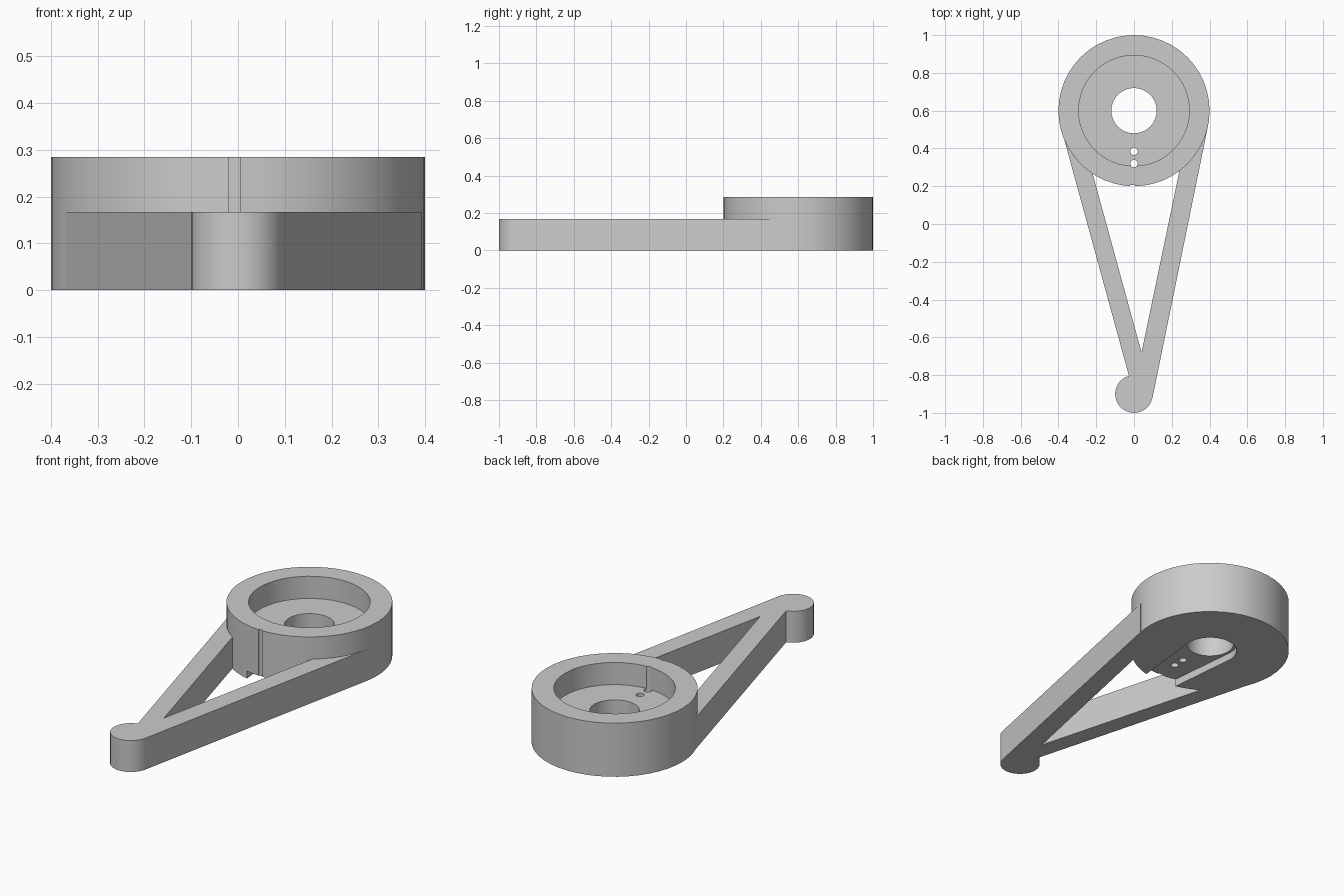
import bpy, bmesh
from math import cos, sin, pi, radians

cube = bpy.data.objects.get("Cube")
if cube:
    bpy.data.objects.remove(cube, do_unlink=True)

grey = bpy.data.materials.new("plain grey")
grey.use_nodes = True
grey.diffuse_color = (0.6, 0.6, 0.6, 1)
grey.node_tree.nodes["Principled BSDF"].inputs["Base Color"].default_value = (0.6, 0.6, 0.6, 1)

HUB_Y, HUB_R, HUB_TOP = 0.6, 0.4, 0.285
ARM_TOP, SLOT_TOP = 0.167, 0.04
TIP_Y, TIP_R = -0.9, 0.1


def arc(y, r, n, start=0, sweep=2 * pi):
    """Points round a centre on the middle line; a full turn is left open."""
    steps = n if sweep >= 2 * pi else n - 1
    return [(r * cos(start + sweep * i / steps), y + r * sin(start + sweep * i / steps))
            for i in range(n)]


def prism(name, outline, z0, z1):
    """Extrude a flat outline from z0 up to z1."""
    bm = bmesh.new()
    face = bm.faces.new([bm.verts.new((x, y, z0)) for x, y in outline])
    top = bmesh.ops.extrude_face_region(bm, geom=[face])["geom"]
    bmesh.ops.translate(bm, vec=(0, 0, z1 - z0),
                        verts=[v for v in top if isinstance(v, bmesh.types.BMVert)])
    bmesh.ops.recalc_face_normals(bm, faces=bm.faces)
    mesh = bpy.data.meshes.new(name)
    bm.to_mesh(mesh)
    bm.free()
    mesh.materials.append(grey)
    obj = bpy.data.objects.new(name, mesh)
    bpy.context.collection.objects.link(obj)
    return obj


def activate(obj):
    bpy.ops.object.select_all(action="DESELECT")
    obj.select_set(True)
    bpy.context.view_layer.objects.active = obj


def cut(target, cutter):
    cutter.hide_render = True
    mod = target.modifiers.new("cut", "BOOLEAN")
    mod.operation, mod.solver, mod.object = "DIFFERENCE", "EXACT", cutter
    activate(target)
    bpy.ops.object.modifier_apply(modifier=mod.name)
    bpy.data.objects.remove(cutter, do_unlink=True)


# Round hub with a recessed seat and a through bore
hub = prism("hub", arc(HUB_Y, HUB_R, 48), 0, HUB_TOP)
cut(hub, prism("seat_cutter", arc(HUB_Y, 0.293, 48), ARM_TOP, 0.4))
cut(hub, prism("bore_cutter", arc(HUB_Y, 0.12, 32), -0.1, 0.4))

# Cable slot under the hub, rounded about the bore and open at the front
slot = arc(HUB_Y, 0.135, 17, 0, pi) + [(-0.09, 0.15), (0.09, 0.15)]
cut(hub, prism("slot_cutter", slot, -0.1, SLOT_TOP))

# Two small wire holes and a shallow groove down the front
for y in (0.385, 0.32):
    cut(hub, prism("wire_hole_cutter", arc(y, 0.02, 16), -0.1, 0.4))
groove = [(-0.02, 0.15), (0.005, 0.15), (0.005, 0.206), (-0.02, 0.206)]
cut(hub, prism("groove_cutter", groove, -0.1, 0.4))

# Rounded tip and the two arms that join it to the hub
tip = prism("tip", arc(TIP_Y, TIP_R, 32), 0, ARM_TOP)
left_arm = prism("left_arm", [(0.098, -0.92), (0.392, 0.52), (0.28, 0.45),
                              (0.24, 0.28), (0.04, -0.68), (0.0, -0.87)], 0, ARM_TOP)
right_arm = prism("right_arm", [(-0.025, -0.81), (-0.392, 0.53), (-0.28, 0.45),
                                (-0.22, 0.27), (0.04, -0.68), (0.06, -0.84)], 0, ARM_TOP)

for obj in (hub, tip, left_arm, right_arm):
    activate(obj)
    bpy.ops.object.shade_smooth_by_angle(angle=radians(30))
